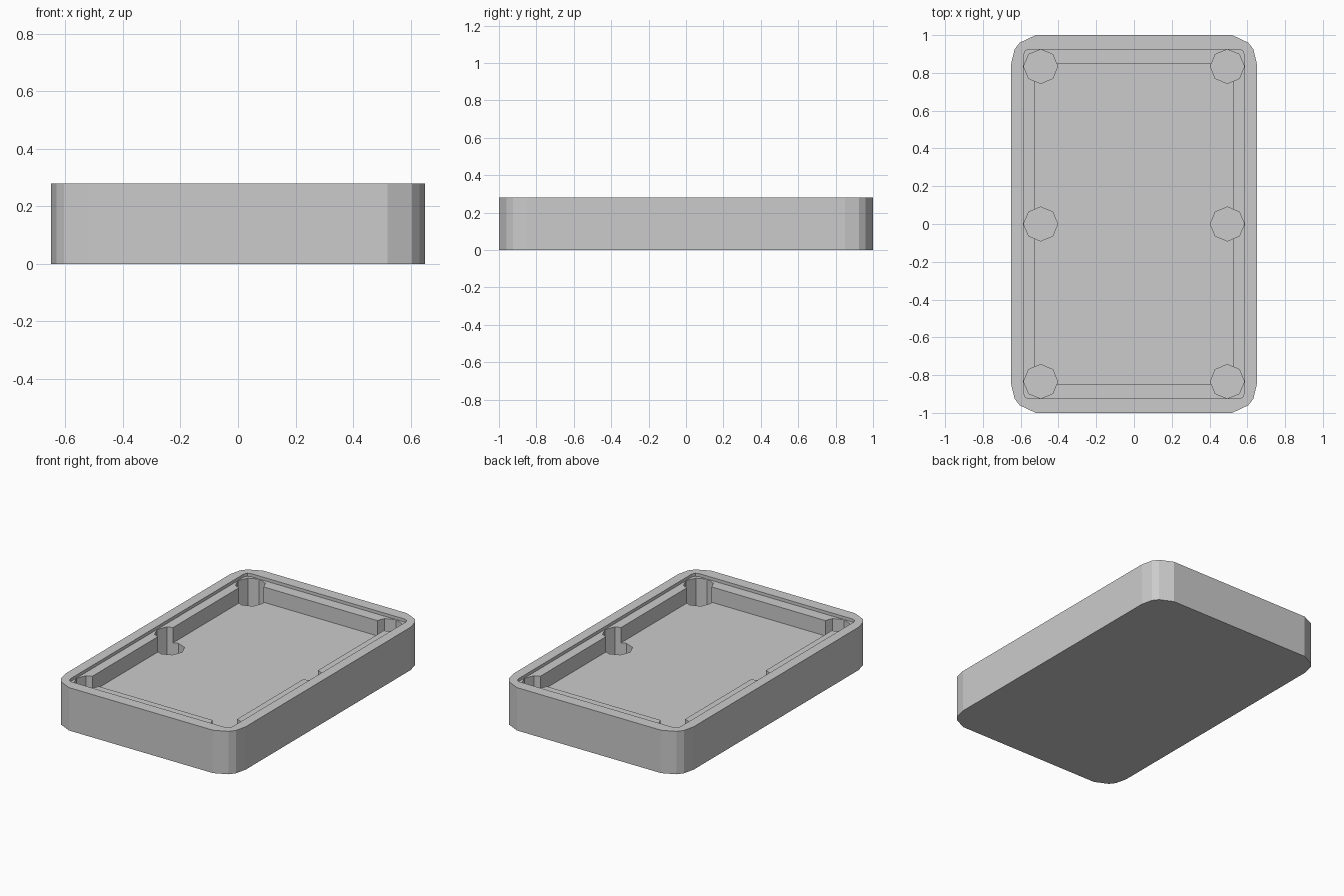
import bpy, bmesh, math

if "Cube" in bpy.data.objects:
    bpy.data.objects.remove(bpy.data.objects["Cube"])

HEIGHT, LEDGE_Z, FLOOR_Z, POCKET_Z = 0.28, 0.26, 0.16, 0.07


def prism(name, outline, z0, z1):
    """Extrude a flat outline from z0 up to z1."""
    bm = bmesh.new()
    face = bm.faces.new([bm.verts.new((x, y, z0)) for x, y in outline])
    top = bmesh.ops.extrude_face_region(bm, geom=[face])["geom"]
    for v in top:
        if isinstance(v, bmesh.types.BMVert):
            v.co.z = z1
    bmesh.ops.recalc_face_normals(bm, faces=bm.faces)
    mesh = bpy.data.meshes.new(name)
    bm.to_mesh(mesh)
    bm.free()
    obj = bpy.data.objects.new(name, mesh)
    bpy.context.collection.objects.link(obj)
    return obj


def mirrored(corner):
    """Mirror one corner's points into all four corners, in order."""
    right = corner + [(x, -y) for x, y in reversed(corner)]
    return right + [(-x, -y) for x, y in right]


def octagon(cx, cy, r):
    return [(cx + r * math.cos(i * math.pi / 4), cy + r * math.sin(i * math.pi / 4))
            for i in range(8)]


def carve(target, cutter):
    mod = target.modifiers.new(cutter.name, 'BOOLEAN')
    mod.operation, mod.solver, mod.object = 'DIFFERENCE', 'EXACT', cutter
    bpy.context.view_layer.objects.active = target
    bpy.ops.object.modifier_apply(modifier=mod.name)
    bpy.data.objects.remove(cutter)


# Rounded table body
body = prism("table_body",
             mirrored([(0.52, 1.0), (0.605, 0.96), (0.632, 0.925), (0.65, 0.85)]),
             0, HEIGHT)

# Shallow step inside the rim, leaving the cushion tops
carve(body, prism("rim_step",
                  mirrored([(0.555, 0.925), (0.575, 0.917), (0.585, 0.895)]),
                  LEDGE_Z, 0.4))

# Playing bed between the cushions
carve(body, prism("bed_recess", mirrored([(0.523, 0.85)]), FLOOR_Z, 0.4))

# Six octagonal pockets
for side in (-1, 1):
    for y in (-0.834, 0, 0.834):
        carve(body, prism("pocket", octagon(side * 0.494, y, 0.09), POCKET_Z, 0.4))
